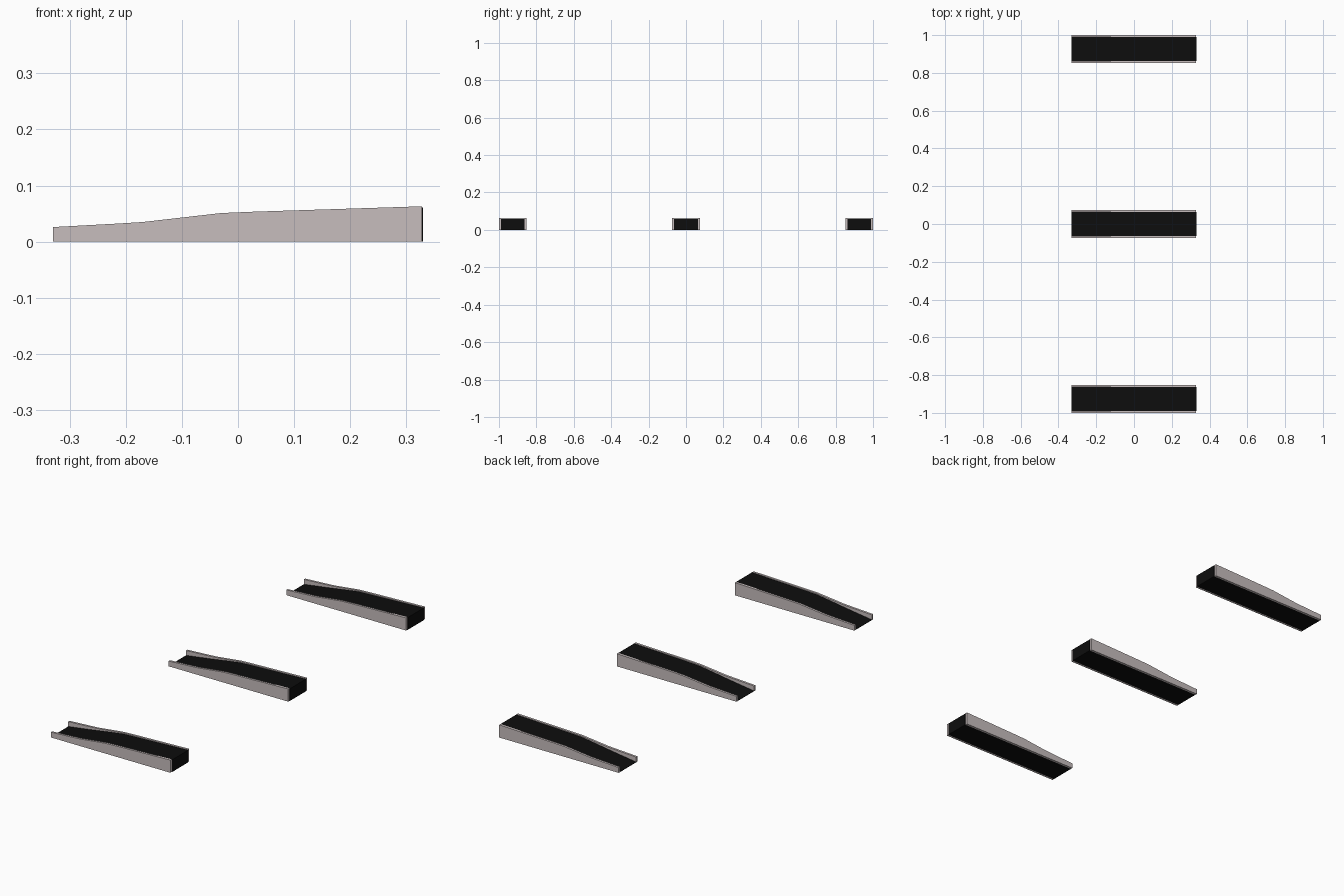
import bpy

if "Cube" in bpy.data.objects:
    bpy.data.objects.remove(bpy.data.objects["Cube"])

def material(name, col):
    m = bpy.data.materials.new(name)
    m.diffuse_color = (*col, 1)
    m.use_nodes = True
    m.node_tree.nodes["Principled BSDF"].inputs["Base Color"].default_value = m.diffuse_color
    return m

rubber = material("black_rubber", (0.004, 0.004, 0.004))
panel = material("pale_panel", (0.57, 0.51, 0.51))

def extrude_profile(name, pts, y0, y1, mat):
    """Closed x/z outline pushed from y0 to y1."""
    n = len(pts)
    verts = [(x, y, z) for y in (y0, y1) for x, z in pts]
    faces = [tuple(range(n)), tuple(range(2 * n - 1, n - 1, -1))]
    faces += [(i, i + n, (i + 1) % n + n, (i + 1) % n) for i in range(n)]
    me = bpy.data.meshes.new(name)
    me.from_pydata(verts, [], faces)
    me.materials.append(mat)
    ob = bpy.data.objects.new(name, me)
    bpy.context.collection.objects.link(ob)
    return ob

L, W, T = 0.33, 0.074, 0.011
side = [(-L, 0), (L - 0.002, 0), (L - 0.002, 0.063), (0.03, 0.0535), (-0.03, 0.051),
        (-0.10, 0.043), (-0.17, 0.035), (-0.21, 0.0325), (-L, 0.026)]
deck = [(-L, 0), (L, 0), (L, 0.061), (0.03, 0.049), (-0.03, 0.046),
        (-0.10, 0.036), (-0.17, 0.025), (-0.21, 0.019), (-L, 0.002)]

for tag, yc in (("front", -0.926), ("middle", 0), ("back", 0.926)):
    # sloping running surface
    extrude_profile(tag + "_ramp_deck", deck, yc - W + T, yc + W - T, rubber)
    # raised side walls
    for s, a in (("near", yc - W), ("far", yc + W - T)):
        extrude_profile(f"{tag}_{s}_side_wall", side, a, a + T, panel)
